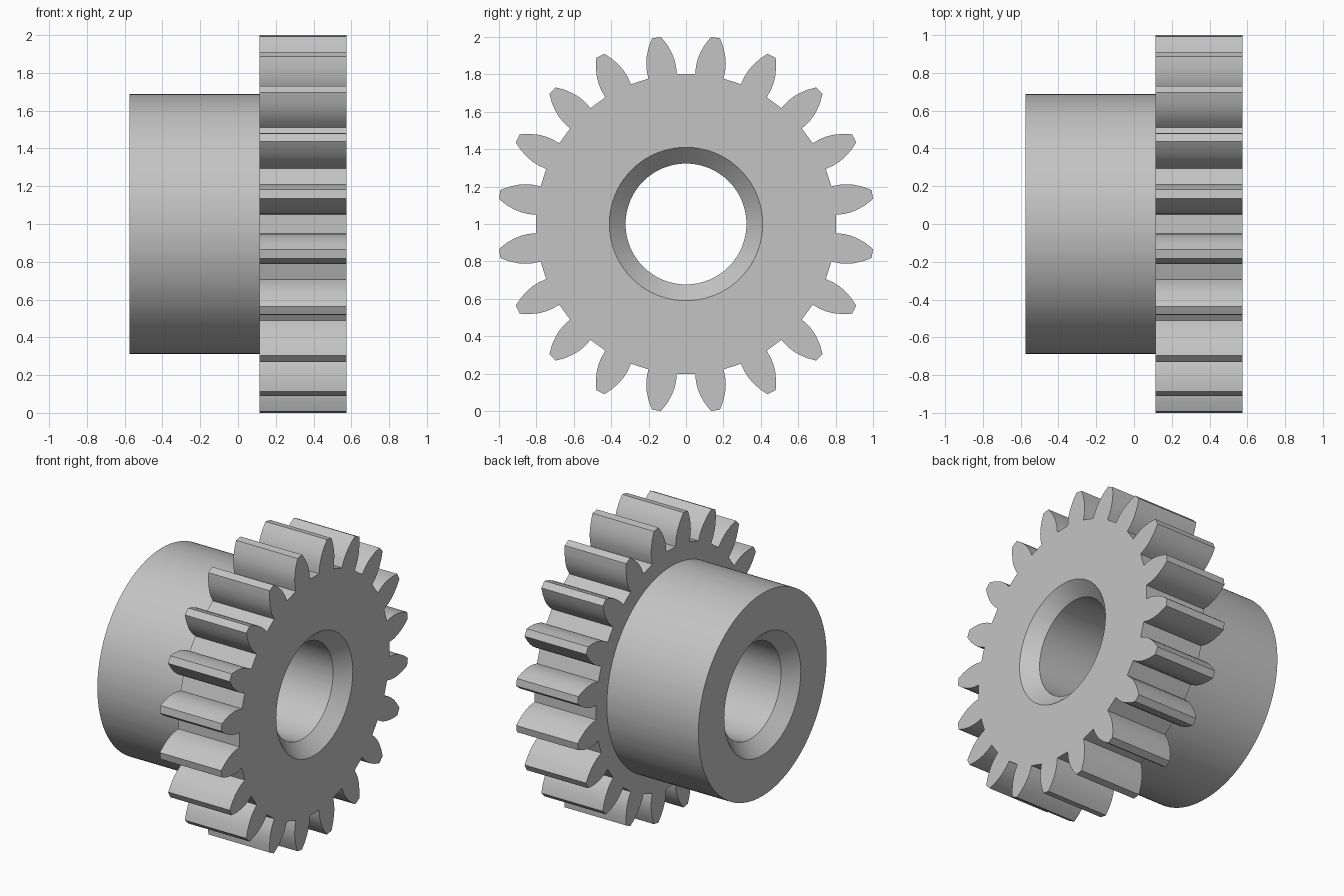
import bpy
import bmesh
import math

cube = bpy.data.objects.get("Cube")
if cube:
    bpy.data.objects.remove(cube, do_unlink=True)

TEETH = 20
PITCH = 360 / TEETH
END, STEP = 0.574, 0.113          # half length, and where wheel meets hub
BORE, MOUTH, HUB = 0.323, 0.41, 0.687
CHAMFER = MOUTH - BORE
ROOT = 0.803

# Tooth flank: radius and half angle of the tooth there, in degrees
FLANK = [(ROOT, 5.5), (0.85, 5.35), (0.885, 4.9), (0.92, 4.2), (0.965, 2.95), (1.009, 1.38)]

steel = bpy.data.materials.new("plain grey steel")
steel.use_nodes = True
grey = (0.55, 0.55, 0.55, 1)
steel.diffuse_color = grey
steel.node_tree.nodes["Principled BSDF"].inputs["Base Color"].default_value = grey


def tooth_outline():
    """Angles and radii once round the wheel, starting mid-gap."""
    points = []
    for k in range(TEETH):
        start = k * PITCH
        middle = start + PITCH / 2
        points.append((start, ROOT * math.cos(math.radians(3.5))))
        points += [(middle - half, r) for r, half in FLANK]
        points += [(middle + half, r) for r, half in reversed(FLANK)]
    return [(math.radians(a), r) for a, r in points]


OUTLINE = tooth_outline()


def turned_part(name, profile):
    """Sweep (x, radius) pairs round the x axis; radius None follows the teeth."""
    bm = bmesh.new()
    rings = []
    for x, radius in profile:
        ring = []
        for angle, tooth_r in OUTLINE:
            r = tooth_r if radius is None else radius
            ring.append(bm.verts.new((x, r * math.cos(angle), 1 + r * math.sin(angle))))
        rings.append(ring)
    n = len(OUTLINE)
    for a, b in zip(rings, rings[1:]):
        for i in range(n):
            j = (i + 1) % n
            bm.faces.new((a[i], b[i], b[j], a[j]))
    mesh = bpy.data.meshes.new(name)
    bm.to_mesh(mesh)
    bm.free()
    mesh.materials.append(steel)
    obj = bpy.data.objects.new(name, mesh)
    bpy.context.collection.objects.link(obj)
    bpy.ops.object.select_all(action="DESELECT")
    obj.select_set(True)
    bpy.context.view_layer.objects.active = obj
    bpy.ops.object.shade_smooth_by_angle(angle=math.radians(30))
    return obj


# Toothed wheel with its half of the bore
turned_part("gear_wheel", [
    (STEP, BORE), (END - CHAMFER, BORE), (END, MOUTH),
    (END, None), (STEP, None), (STEP, HUB)])

# Plain hub with its half of the bore
turned_part("hub", [
    (STEP, HUB), (-END, HUB), (-END, MOUTH),
    (-END + CHAMFER, BORE), (STEP, BORE)])
